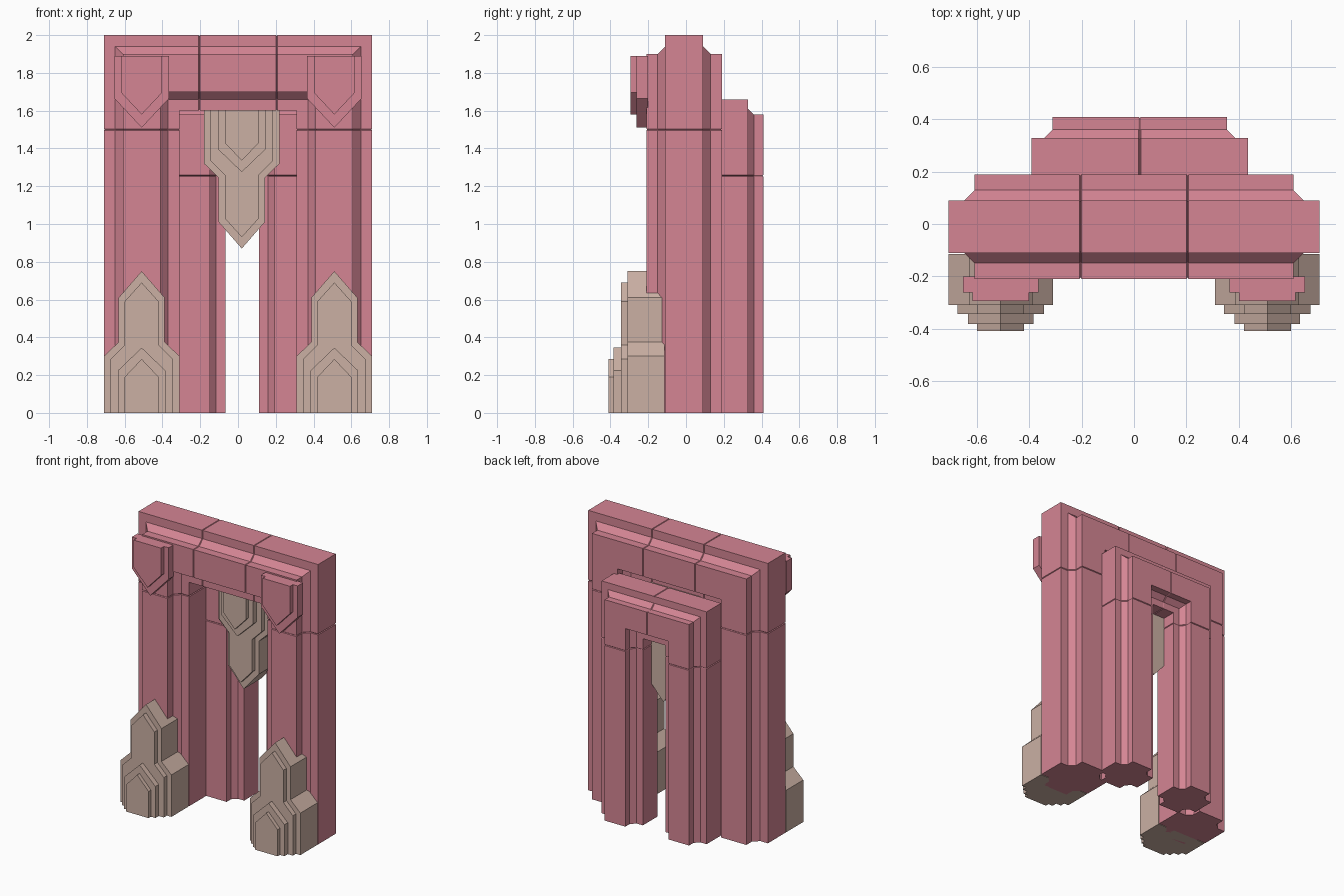
import bpy
import bmesh

cube = bpy.data.objects.get("Cube")
if cube:
    bpy.data.objects.remove(cube, do_unlink=True)


def material(name, rgb):
    mat = bpy.data.materials.new(name)
    mat.use_nodes = True
    mat.diffuse_color = (*rgb, 1)
    mat.node_tree.nodes["Principled BSDF"].inputs["Base Color"].default_value = (*rgb, 1)
    return mat


PINK = material("rose stone", (0.66, 0.235, 0.295))
TAN = material("sand stone", (0.595, 0.435, 0.37))


def finish(bm, name, mat):
    bmesh.ops.recalc_face_normals(bm, faces=bm.faces)
    mesh = bpy.data.meshes.new(name)
    bm.to_mesh(mesh)
    bm.free()
    mesh.materials.append(mat)
    obj = bpy.data.objects.new(name, mesh)
    bpy.context.collection.objects.link(obj)
    return obj


# Beam section: one quarter with stepped, chamfered corner, mirrored around
QUARTER = [(0.2, 0.1), (0.14, 0.1), (0.1, 0.14), (0.1, 0.2)]
SECTION = (QUARTER
           + [(-u, v) for u, v in reversed(QUARTER)]
           + [(-u, -v) for u, v in QUARTER]
           + [(u, -v) for u, v in reversed(QUARTER)])


def arch(name, centre, half, top, scale, pillar_seam, lintel_seams):
    """Sweep the section up a pillar, across the lintel and down again."""
    cx, cy = centre
    gap = 0.004
    steps = ((-gap, 1), (0, 0.97), (gap, 1))
    # Each ring: x, z, outward x, outward z, size
    rings = [(-half, 0, -1, 0, 1)]
    rings += [(-half, pillar_seam + d, -1, 0, k) for d, k in steps]
    rings.append((-half, top, -1, 1, 1))
    for seam in lintel_seams:
        rings += [(seam + d, top, 0, 1, k) for d, k in steps]
    rings.append((half, top, 1, 1, 1))
    rings += [(half, pillar_seam - d, 1, 0, k) for d, k in steps]
    rings.append((half, 0, 1, 0, 1))

    bm = bmesh.new()
    loops = []
    for x, z, nx, nz, k in rings:
        s = scale * k
        loops.append([bm.verts.new((cx + x + u * s * nx, cy + v * s, z + u * s * nz))
                      for u, v in SECTION])
    n = len(SECTION)
    for a, b in zip(loops, loops[1:]):
        for i in range(n):
            j = (i + 1) % n
            bm.faces.new((a[i], a[j], b[j], b[i]))
    bm.faces.new(loops[0])
    bm.faces.new(loops[-1])
    return finish(bm, name, PINK)


def layered_plate(name, mat, layers, x, y=0, z=0, flip=1):
    """Stack symmetrical outlines, each (half outline, back y, front y)."""
    bm = bmesh.new()
    for half, back, front in layers:
        outline = half + [(-u, w) for u, w in reversed(half) if u > 0]
        rows = [[bm.verts.new((x + u, y + d, z + flip * w)) for u, w in outline]
                for d in (front, back)]
        n = len(outline)
        for row in rows:
            bm.faces.new(row)
        for i in range(n):
            j = (i + 1) % n
            bm.faces.new((rows[0][i], rows[0][j], rows[1][j], rows[1][i]))
    return finish(bm, name, mat)


arch("outer_arch", (0, -0.01), 0.51, 1.8, 1, 1.5, (-0.205, 0.205))
arch("inner_arch", (0.022, 0.247), 0.252, 1.497, 0.815, 1.255, (0,))

# Stepped spire ornament
SPIRE = [
    ([(0.2, 0), (0.2, 0.3), (0.122, 0.375), (0.122, 0.61), (0, 0.75)], -0.115, -0.31),
    ([(0.165, 0), (0.165, 0.285), (0.09, 0.36), (0.09, 0.59), (0, 0.69)], -0.3, -0.345),
    ([(0.125, 0), (0.125, 0.225), (0, 0.345)], -0.33, -0.383),
    ([(0.09, 0), (0.09, 0.19), (0, 0.285)], -0.37, -0.41),
]
# Pointed shield at the lintel corners
SHIELD = [
    ([(0.145, 1.89), (0.145, 1.665), (0, 1.51)], -0.2, -0.262),
    ([(0.108, 1.89), (0.108, 1.695), (0, 1.58)], -0.25, -0.295),
]
for side, x in (("right", -0.51), ("left", 0.51)):
    layered_plate(side + "_base_spire", TAN, SPIRE, x)
    layered_plate(side + "_corner_shield", PINK, SHIELD, x)

# The same spire hung upside down in the opening
layered_plate("hanging_spire", TAN, SPIRE, 0.02, y=0.345, z=1.62, flip=-1)
